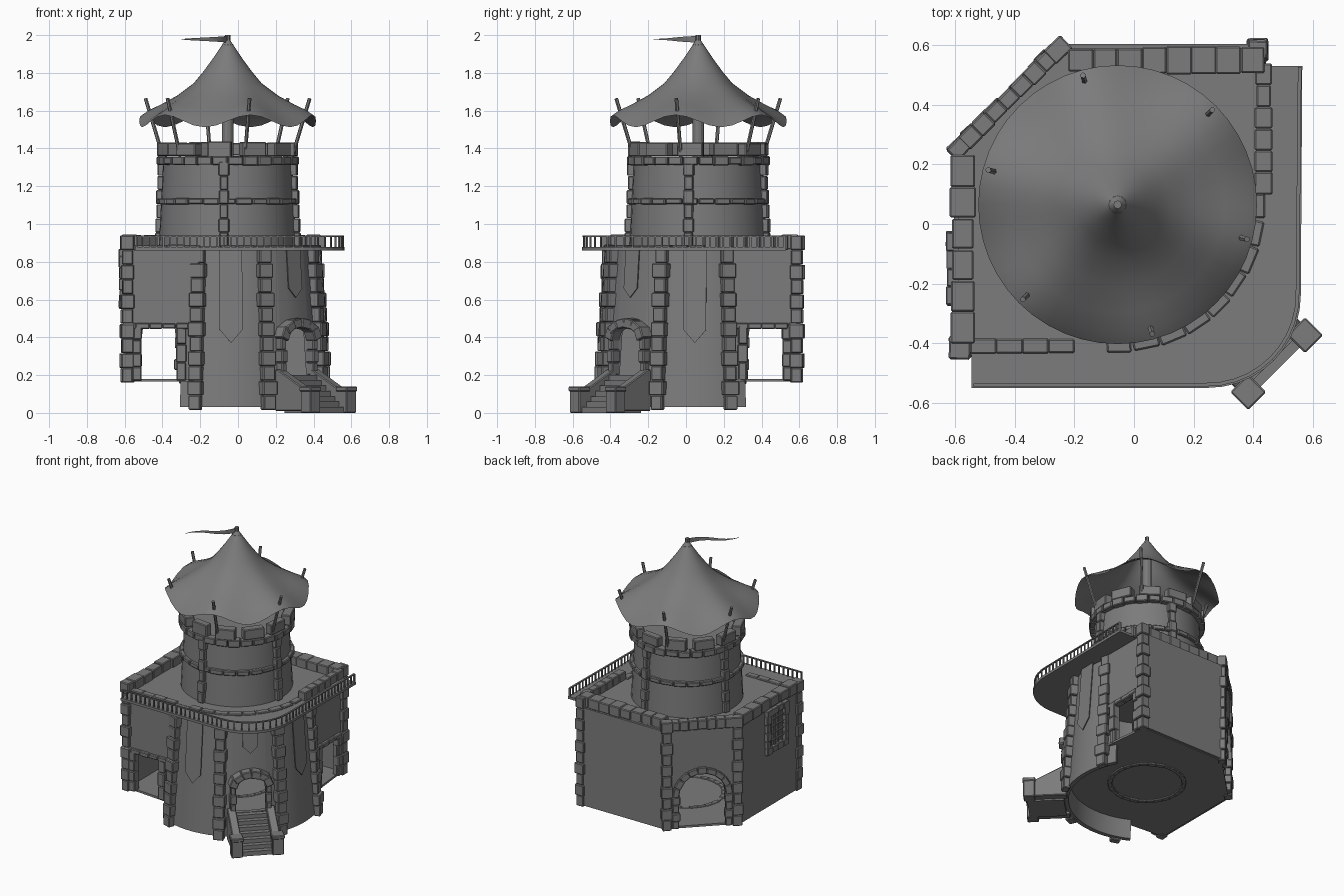
import bpy, bmesh, math, random
from mathutils import Vector, Matrix

if "Cube" in bpy.data.objects:
    bpy.data.objects.remove(bpy.data.objects["Cube"])
random.seed(4)
C = Vector((-0.055, 0.065, 0))          # axis of the round tower
rad = math.radians
jit = lambda a=0.12: 1 + random.uniform(-a, a)
dark = bpy.data.materials.new("dark_stone")
dark.diffuse_color = (.2, .2, .2, 1)
dark.use_nodes = True
dark.node_tree.nodes["Principled BSDF"].inputs["Base Color"].default_value = dark.diffuse_color

def obj(name, bm, bevel=0, smooth=False):
    bmesh.ops.recalc_face_normals(bm, faces=bm.faces)
    me = bpy.data.meshes.new(name)
    bm.to_mesh(me); bm.free()
    me.materials.append(dark)
    o = bpy.data.objects.new(name, me)
    bpy.context.collection.objects.link(o)
    if bevel:
        m = o.modifiers.new("bevel", 'BEVEL'); m.width = bevel; m.segments = 1
    if smooth:
        bpy.context.view_layer.objects.active = o
        o.select_set(True)
        bpy.ops.object.shade_smooth_by_angle(angle=rad(35))
        o.select_set(False)
    return o

def polar(a, r, z=0):
    return C + Vector((r * math.cos(rad(a)), r * math.sin(rad(a)), z))

def mir(p):                             # mirror across the diagonal plane y = -x
    return Vector((-p[1], -p[0], p[2]))

def box(bm, c, size, yaw=0, roll=0):
    M = Matrix.Translation(Vector(c)) @ Matrix.Rotation(rad(yaw), 4, 'Z') @ Matrix.Rotation(roll, 4, 'Y')
    bmesh.ops.create_cube(bm, size=1, matrix=M @ Matrix.Diagonal((*size, 1)))

def rod(bm, p, q, r, n=6, r2=None):
    p, q = Vector(p), Vector(q)
    M = Matrix.Translation((p + q) / 2) @ (q - p).to_track_quat('Z', 'Y').to_matrix().to_4x4()
    bmesh.ops.create_cone(bm, cap_ends=True, segments=n, radius1=r, radius2=r if r2 is None else r2,
                          depth=(q - p).length, matrix=M)

def pillar(bm, p, q, w, d, yaw, n):     # stack of uneven stones
    p, q = Vector(p), Vector(q)
    for i in range(n):
        k = (1.06 if i % 2 else 0.88) * jit(0.06)
        box(bm, p.lerp(q, (i + 0.5) / n), (w * k, d * jit(0.1) * k, (q - p).length / n * 0.98),
            yaw + random.uniform(-3, 3))

def row(bm, p, q, h, d, n):             # straight course of stones
    p, q = Vector(p), Vector(q)
    v = q - p
    yaw = math.degrees(math.atan2(v.y, v.x))
    for i in range(n):
        box(bm, p.lerp(q, (i + 0.5) / n), (v.length / n * jit(0.06), d * jit(), h * jit()), yaw)

def belt(bm, r, z, h, d, n, a0=0, a1=360, fill=1.0):   # curved course of stones
    st = (a1 - a0) / n
    for i in range(n):
        a = a0 + (i + 0.5) * st
        box(bm, polar(a, r, z), (rad(st) * r * fill * jit(0.06), d * jit(), h * jit()), a + 90)

def arch(bm, c, yaw, r, w, d, n, rise=1.0):       # ring of wedge stones over an opening
    t = Vector((math.cos(rad(yaw)), math.sin(rad(yaw)), 0))
    for i in range(n):
        a = math.pi * (i + 0.5) / n
        slope = math.atan2(math.sin(a), math.cos(a) * rise)
        box(bm, Vector(c) + t * r * math.cos(a) + Vector((0, 0, rise * r * math.sin(a))),
            (w * jit(), d * jit(), math.pi * r / n * 1.05), yaw, -slope)

def prism(bm, pts, vec):
    f = bm.faces.new([bm.verts.new(p) for p in pts])
    g = bmesh.ops.extrude_face_region(bm, geom=[f])
    bmesh.ops.translate(bm, vec=vec, verts=[v for v in g['geom'] if isinstance(v, bmesh.types.BMVert)])

def wall(bm, p, q, z0, z1, hole=None, arched=False):   # wall panel, optional opening (start, end, top)
    p, q = Vector((*p, 0)), Vector((*q, 0))
    t = (q - p).normalized(); L = (q - p).length
    uz = [(0, z0)]
    if hole:
        a, b, top = hole
        if arched:
            r, m = (b - a) / 2, (a + b) / 2
            uz += [(a, z0)] + [(m - r * math.cos(math.pi * i / 8), top - r + r * math.sin(math.pi * i / 8))
                               for i in range(9)] + [(b, z0)]
        else:
            uz += [(a, z0), (a, top), (b, top), (b, z0)]
    uz += [(L, z0), (L, z1), (0, z1)]
    n = Vector((-t.y, t.x, 0)) * 0.03
    prism(bm, [p + t * u + Vector((0, 0, z)) - n / 2 for u, z in uz], n)

# --- wing walls
bm = bmesh.new()
fl, l2, b1, br = (-.59, -.41), (-.59, .25), (-.25, .59), (.41, .59)
wall(bm, fl, l2, .17, .87)
wall(bm, l2, b1, .17, .87, (.075, .405, .56), True)
wall(bm, b1, br, .17, .87)
wall(bm, fl, (-.2, -.41), .17, .87, (.08, .265, .45))
wall(bm, (.41, .2), br, .17, .87, (.125, .31, .45))
obj("wing_walls", bm)

# --- flared round front wall with door gap
shell_r = lambda z: .54 - .065 * (z - .02) / .85
bm = bmesh.new()
def shell(a0, a1, z0, z1, n):
    prev = None
    for i in range(n + 1):
        a = a0 + (a1 - a0) * i / n
        ring = [bm.verts.new(polar(a, r, z)) for r, z in ((shell_r(z0), z0), (shell_r(z1), z1),
                (shell_r(z1) - .03, z1), (shell_r(z0) - .03, z0))]
        if prev:
            for k in range(4):
                bm.faces.new((prev[k], prev[k - 1], ring[k - 1], ring[k]))
        if i in (0, n):
            bm.faces.new(ring)
        prev = ring
shell(-118, -57, .03, .87, 10); shell(-33, 28, .03, .87, 10)
shell(-57, -33, .46, .87, 4); shell(-57, -33, .03, .2, 4)
obj("round_front_wall", bm, smooth=True)

# --- floor, roof deck and balcony slab
def plan(r, half, z, n=18):
    return [Vector((*p, z)) for p in (fl, l2, b1, br)] + \
           [polar(-45 + half - 2 * half * i / n, r, z) for i in range(n + 1)]
bm = bmesh.new(); prism(bm, plan(.52, 55, .165), Vector((0, 0, .015))); obj("floor", bm)
bm = bmesh.new(); prism(bm, plan(.475, 45, .86), Vector((0, 0, .02))); obj("roof_deck", bm)
edge = [Vector((-.545, -.55, 0))] + [Vector((.25 + .31 * math.cos(rad(a)), -.24 + .31 * math.sin(rad(a)), 0))
        for a in range(-90, 1, 9)] + [Vector((.565, .53, 0))]
bm = bmesh.new()
prism(bm, [p + Vector((0, 0, .86)) for p in edge] +
      [Vector((x, y, .86)) for x, y in ((.4, .53), (.3, .1), (-.1, -.3), (-.545, -.4))], Vector((0, 0, .018)))
obj("balcony", bm)

# --- balcony railing
bm = bmesh.new()
rail = [p - p.normalized() * .012 for p in edge]
for p, q in zip(rail, rail[1:]):
    v = q - p; yaw = math.degrees(math.atan2(v.y, v.x)); m = (p + q) / 2
    box(bm, (m.x, m.y, .935), (v.length + .004, .012, .007), yaw)
    k = max(1, round(v.length / .036))
    for i in range(k):
        c = p.lerp(q, i / k)
        box(bm, (c.x, c.y, .905), (.008, .008, .06), yaw)
box(bm, (*rail[-1][:2], .905), (.012, .012, .06))
obj("railing", bm)

# --- stone pillars of the lower storey
bm = bmesh.new()
for a in (-108, -67, -23, 18):
    pillar(bm, polar(a, .555, .015), polar(a, .488, .87), .075, .06, a + 90, 11)
for m in (lambda p: Vector(p), mir):
    pillar(bm, m((-.585, -.415, .16)), m((-.585, -.415, .94)), .065, .065, 0, 10)   # wing corner
    pillar(bm, m((-.535, -.42, .17)), m((-.535, -.42, .46)), .05, .045, 0 if m is not mir else 90, 4)
    pillar(bm, m((-.3, -.42, .17)), m((-.3, -.42, .46)), .055, .05, 0, 3)
    row(bm, m((-.61, -.42, .46)), m((-.26, -.42, .46)), .03, .05, 5)             # door lintel
    pillar(bm, m((-.585, .255, .16)), m((-.585, .255, .94)), .07, .055, 45, 10)  # back chamfer
    pillar(bm, m((-.548, .3, .17)), m((-.548, .3, .4)), .05, .05, 45, 4)
obj("stone_pillars", bm, .005)

# --- parapet stones
bm = bmesh.new()
row(bm, (-.575, -.4, .905), (-.575, .23, .905), .07, .08, 6)
row(bm, (-.57, .27, .905), (-.27, .57, .905), .07, .055, 7)
row(bm, (-.22, .55, .905), (.44, .55, .905), .07, .085, 8)
row(bm, (.435, .54, .9), (.435, .1, .9), .07, .055, 6)
row(bm, (-.55, -.41, .875), (-.2, -.41, .875), .03, .05, 4)
belt(bm, .47, .875, .025, .05, 9, -95, 5, .95)
obj("parapet", bm, .005)

# --- arches
bm = bmesh.new()
arch(bm, polar(-45, .525, .4), 45, .115, .05, .07, 6, .65)
for s in (-1, 1):
    p = polar(-45 + s * 12.8, .53, .2)
    pillar(bm, p, p + Vector((0, 0, .2)), .04, .06, 45, 3)
arch(bm, (-.42, .42, .4), 45, .175, .045, .06, 9)
obj("door_arches", bm, .005)

# --- lattice window on the left wall
bm = bmesh.new()
for i in range(4):
    box(bm, (-.612, -.21 + .04 * i, .71), (.012, .01, .24))
    box(bm, (-.612, -.15, .635 + .05 * i), (.014, .18, .01))
for s in (-1, 1):
    row(bm, (-.61, -.27, .71 + s * .135), (-.61, -.03, .71 + s * .135), .045, .04, 4)
    pillar(bm, (-.61, -.15 + s * .1, .59), (-.61, -.15 + s * .1, .83), .04, .045, 0, 4)
obj("window", bm, .003)

# --- hanging banners
bm = bmesh.new()
for a, w, zb, zt in ((-88, .06, .44, .37), (-2, .06, .44, .37), (-45, .05, .66, .61)):
    t = Vector((-math.sin(rad(a)), math.cos(rad(a)), 0))
    pts = [polar(a, shell_r(z) + .012, z) + t * s for s, z in ((-w, .86), (w, .86), (w, zb), (0, zt), (-w, zb))]
    prism(bm, pts, polar(a, .006) - C)
obj("banners", bm)

# --- entrance stairs
bm = bmesh.new()
for i in range(7):
    h = .2 - .028 * i
    box(bm, polar(-45, .55 + .034 * i, h / 2), (.21, .036, h), 45)
obj("steps", bm)
bm = bmesh.new()
t = Vector((.7071, .7071, 0))
for s in (-1, 1):
    o = t * s * .128 - t * .028
    prism(bm, [polar(-45, r, z) + o for r, z in ((.51, .01), (.76, .01), (.76, .11), (.53, .23), (.51, .23))], t * .056)
    p = polar(-45, .755) + t * s * .135
    box(bm, p + Vector((0, 0, .06)), (.075, .075, .12), 45)
    box(bm, p + Vector((0, 0, .127)), (.085, .085, .025), 45)
obj("stair_sides", bm, .005)

# --- upper tower
bm = bmesh.new()
rod(bm, C + Vector((0, 0, .87)), C + Vector((0, 0, 1.35)), .365, 40, .34)
obj("upper_tower", bm, smooth=True)
bm = bmesh.new()
belt(bm, .352, 1.12, .03, .04, 26)
belt(bm, .348, 1.335, .045, .055, 28)
belt(bm, .34, 1.395, .075, .06, 12, 8, 368, .75)
for a in (-93, -8, 77, 168):
    pillar(bm, polar(a, .37, .88), polar(a, .348, 1.33), .05, .045, a + 90, 6)
obj("upper_stonework", bm, .005)

# --- tent roof, sagging between its poles
bm = bmesh.new()
prof = [(.012, 1.975), (.075, 1.88), (.13, 1.805), (.18, 1.745), (.27, 1.675), (.36, 1.62), (.43, 1.578), (.468, 1.545)]
N, prev = 48, None
for r, z in prof:
    ring = [bm.verts.new(polar(360 * i / N, r, z + .033 * (r / .47) ** 3 * math.cos(6 * rad(360 * i / N - 45))))
            for i in range(N)]
    if prev:
        for i in range(N):
            bm.faces.new((prev[i - 1], prev[i], ring[i], ring[i - 1]))
    prev = ring
obj("tent_roof", bm, smooth=True)
bm = bmesh.new()
for k in range(6):
    a = 45 + 60 * k
    rod(bm, polar(a, .355, 1.36), polar(a, .45, 1.665), .01)
rod(bm, C + Vector((0, 0, 1.34)), C + Vector((0, 0, 1.95)), .03, 12)
rod(bm, C + Vector((0, 0, 1.95)), C + Vector((0, 0, 2.0)), .014, 8)
obj("tent_poles", bm)

# --- waving pennant
bm = bmesh.new()
prev = None
for i in range(9):
    k = i / 8
    p = C + Vector((-.24 * k, -.24 * k, 1.978)) + Vector((1, -1, 0)) * .015 * math.sin(6 * k)
    h = .017 * (1 - k) + .001
    cur = [bm.verts.new(p + Vector((0, 0, s * h))) for s in (-1, 1)]
    if prev:
        bm.faces.new((prev[0], cur[0], cur[1], prev[1]))
    prev = cur
obj("pennant", bm, smooth=True)

# --- stone ring set in the floor
bm = bmesh.new()
belt(bm, .24, .17, .03, .03, 28)
obj("floor_ring", bm, .003)
